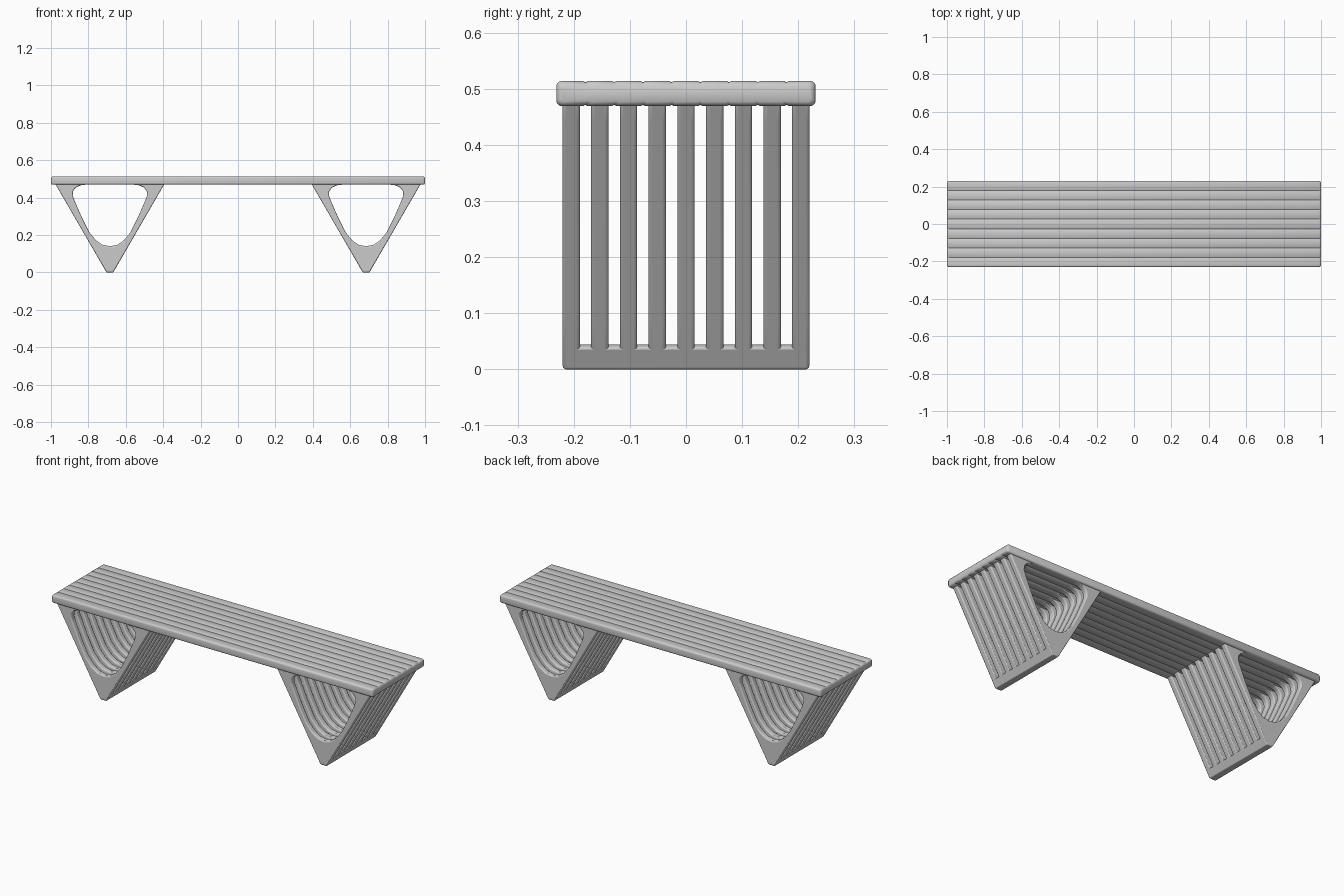
import bpy, bmesh, math

if "Cube" in bpy.data.objects:
    bpy.data.objects.remove(bpy.data.objects["Cube"])

SLATS = 9
PITCH = 0.0512
WIDTH = 0.031


def finish(name, bm, bevel=0.0):
    bmesh.ops.recalc_face_normals(bm, faces=bm.faces)
    me = bpy.data.meshes.new(name)
    bm.to_mesh(me)
    bm.free()
    ob = bpy.data.objects.new(name, me)
    bpy.context.collection.objects.link(ob)
    bpy.ops.object.select_all(action='DESELECT')
    ob.select_set(True)
    bpy.context.view_layer.objects.active = ob
    if bevel:
        mod = ob.modifiers.new("rounded_edges", 'BEVEL')
        mod.width, mod.segments = bevel, 3
        mod.limit_method, mod.angle_limit = 'ANGLE', math.radians(50)
    bpy.ops.object.shade_smooth_by_angle(angle=math.radians(50))
    return ob


def loft(bm, sections):
    rings = [[bm.verts.new(p) for p in s] for s in sections]
    for a, b in zip(rings, rings[1:]):
        for i in range(len(a)):
            j = (i + 1) % len(a)
            bm.faces.new((a[i], a[j], b[j], b[i]))
    bm.faces.new(rings[0])
    bm.faces.new(rings[-1])


def side(z):
    return (0.018 + 0.579 * z, z)


# Half of the leg loop, bottom to top: (inner opening point, outer point)
HALF = [((0, .14), (0, 0)), ((.04, .148), (.018, 0)), ((.075, .172), side(.09)),
        ((.11, .215), side(.17)), ((.15, .295), side(.26)), ((.187, .38), side(.35)),
        ((.199, .412), side(.40)), ((.197, .435), side(.44)), ((.182, .454), (.293, .475)),
        ((.155, .466), (.285, .49)), ((.10, .473), (.15, .49)), ((0, .475), (0, .49))]
LOOP = HALF + [((-a[0], a[1]), (-b[0], b[1])) for a, b in reversed(HALF[1:-1])]


def add_slat(bm, cx, y):
    rings = [[bm.verts.new((cx + pair[k][0], yy, pair[k][1])) for pair in LOOP]
             for k, yy in ((0, y - WIDTH / 2), (1, y - WIDTH / 2),
                           (1, y + WIDTH / 2), (0, y + WIDTH / 2))]
    n = len(LOOP)
    for r in range(4):
        a, b = rings[r], rings[(r + 1) % 4]
        for i in range(n):
            j = (i + 1) % n
            bm.faces.new((a[i], a[j], b[j], b[i]))


# Legs: slatted V loops tied together by a foot bar
for label, cx in (("left", -0.685), ("right", 0.685)):
    bm = bmesh.new()
    for i in range(SLATS):
        add_slat(bm, cx, (i - (SLATS - 1) / 2) * PITCH)
    finish(label + "_leg_slats", bm, 0.006)

    bm = bmesh.new()
    foot = [(-.018, 0), (.018, 0), side(.038), (.03, .044), (-.03, .044), (-side(.038)[0], .038)]
    loft(bm, [[(cx + x, y, z) for x, z in foot] for y in (-.2185, .2185)])
    finish(label + "_foot_bar", bm, 0.004)

# Seat: rounded slab with shallow plank grooves above and below
HY, HZ, R, ZC = 0.231, 0.0225, 0.01, 0.4915
profile = []
grooves = [(i - (SLATS - 2) / 2) * PITCH for i in range(SLATS - 1)]
for sign in (1, -1):
    for k in range(5):
        t = math.radians(22.5 * k)
        profile.append((sign * (HY - R + R * math.cos(t)), HZ - R + R * math.sin(t)))
    if sign == 1:
        for g in reversed(grooves):
            profile += [(g + .004, HZ), (g, HZ - .0025), (g - .004, HZ)]
        continue
    profile[-5:] = reversed(profile[-5:])
profile += [(-y, -z) for y, z in profile]
bm = bmesh.new()
loft(bm, [[(x, y * (HY - d) / HY, ZC + z * (HZ - d) / HZ) for y, z in profile]
          for x, d in ((-1, .008), (-.997, .003), (-.99, 0), (.99, 0), (.997, .003), (1, .008))])
finish("seat", bm)
